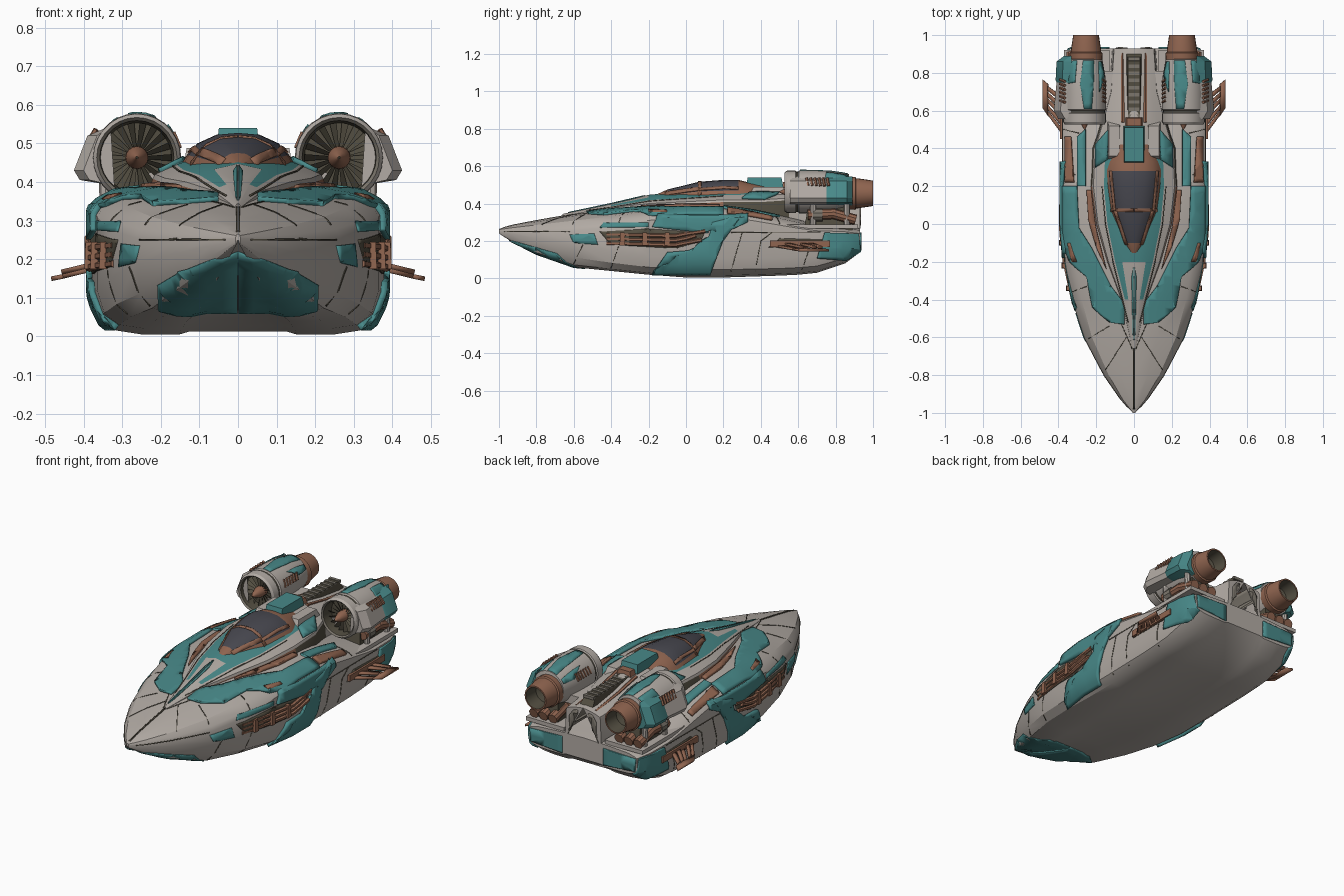
import bpy, bmesh, math
from mathutils import Vector
from mathutils.bvhtree import BVHTree

cube = bpy.data.objects.get("Cube")
if cube:
    bpy.data.objects.remove(cube)

COLOURS = {"warm_grey": (.45, .41, .375), "teal": (.065, .25, .25), "copper": (.28, .13, .08),
           "glass": (.065, .065, .08), "dark_metal": (.085, .075, .052), "light_metal": (.2, .18, .15)}
MATS = []
for label, rgb in COLOURS.items():
    m = bpy.data.materials.new(label)
    m.use_nodes = True
    m.diffuse_color = (*rgb, 1)
    m.node_tree.nodes["Principled BSDF"].inputs["Base Color"].default_value = (*rgb, 1)
    MATS.append(m)
GREY, TEAL, COPPER, GLASS, DARK, METAL = range(6)


def finish(name, bm, mirror=True, thick=0, fix=True):
    if fix:
        bmesh.ops.recalc_face_normals(bm, faces=bm.faces)
    mesh = bpy.data.meshes.new(name)
    bm.to_mesh(mesh)
    bm.free()
    ob = bpy.data.objects.new(name, mesh)
    bpy.context.collection.objects.link(ob)
    for m in MATS:
        mesh.materials.append(m)
    if thick:
        sol = ob.modifiers.new("thickness", "SOLIDIFY")
        sol.thickness, sol.offset = thick, 1
    if mirror:
        ob.modifiers.new("mirror", "MIRROR")
    bpy.ops.object.select_all(action="DESELECT")
    ob.select_set(True)
    bpy.context.view_layer.objects.active = ob
    bpy.ops.object.shade_smooth_by_angle(angle=math.radians(28))


def skin(bm, rows, colour, closed=False, caps=True):
    """Bridge successive rows of points; colour(i, j) picks the material."""
    vs = [[bm.verts.new(p) for p in row] for row in rows]
    n = len(vs[0])
    for i in range(len(vs) - 1):
        for j in range(n if closed else n - 1):
            k = (j + 1) % n
            f = bm.faces.new((vs[i][j], vs[i][k], vs[i + 1][k], vs[i + 1][j]))
            f.material_index = colour(i, j)
    if caps:
        for row, i in ((vs[0], 0), (vs[-1], len(vs) - 2)):
            bm.faces.new(row).material_index = colour(i, 0)


def loft(name, stations, section, colour):
    bm = bmesh.new()
    skin(bm, [[(x, s[0], z) for x, z in section(*s[1:])] for s in stations], colour)
    tree = BVHTree.FromBMesh(bm)
    finish(name, bm)
    return tree


def lathe(bm, profile, x, z, colour, seg=28):
    rows = [[(x + r * math.cos(a), y, z + r * math.sin(a))
             for a in (math.tau * k / seg for k in range(seg))] for r, y in profile]
    skin(bm, rows, colour, True, False)


def box(bm, centre, size, mat, taper=1):
    r = bmesh.ops.create_cube(bm, size=1)
    for v in r["verts"]:
        t = taper if v.co.z > 0 else 1
        v.co = Vector([c + s * p * q for c, s, p, q in zip(centre, size, v.co, (t, t, 1))])
        for f in v.link_faces:
            f.material_index = mat


def rod(bm, path, radius, mat, seg=6):
    for a, b in zip(path, path[1:]):
        a, b = Vector(a), Vector(b)
        q = (b - a).to_track_quat("Z", "Y")
        r = bmesh.ops.create_cone(bm, cap_ends=True, segments=seg, radius1=radius,
                                  radius2=radius, depth=(b - a).length + radius * .6)
        for v in r["verts"]:
            v.co = q @ v.co + (a + b) / 2
            for f in v.link_faces:
                f.material_index = mat


# 2D outline -> 3D point, and the outward direction, for each projection side
PLACE = {"top": (lambda a, b: Vector((max(a, .001), b, .36)), Vector((0, 0, 1))),
         "under": (lambda a, b: Vector((max(a, .001), b, .1)), Vector((0, 0, -1))),
         "side": (lambda a, b: Vector((.34, a, b)), Vector((1, 0, 0))),
         "rear": (lambda a, b: Vector((max(a, .001), .9, b)), Vector((0, 1, 0)))}


def plate(name, outlines, side, mat, tree, lift=.009):
    """Drape flat outlines over a body as thin armour plates."""
    place, out = PLACE[side]
    bm = bmesh.new()
    for o in outlines:
        bm.faces.new([bm.verts.new(place(*p)) for p in o])
    bmesh.ops.triangulate(bm, faces=bm.faces[:])
    for ax in range(3):
        if out[ax]:
            continue
        no = Vector([float(k == ax) for k in range(3)])
        vals = [v.co[ax] for v in bm.verts]
        c = math.ceil(min(vals) / .04) * .04
        while c < max(vals):
            bmesh.ops.bisect_plane(bm, geom=bm.verts[:] + bm.edges[:] + bm.faces[:],
                                   plane_co=no * c, plane_no=no)
            c += .04
    bm.normal_update()
    for f in bm.faces:
        f.material_index = mat
        if f.normal.dot(out) < 0:
            f.normal_flip()
    for v in bm.verts:
        hit = tree.ray_cast(v.co + out * 2, -out)[0] or tree.find_nearest(v.co)[0]
        v.co = hit - out * .002
    finish(name, bm, thick=lift, fix=False)


def seams(name, paths, side, tree, w=.002):
    quads = []
    for path in paths:
        for a, b in zip(path, path[1:]):
            a, b = Vector(a), Vector(b)
            n = (b - a).normalized().orthogonal() * w
            quads.append([a + n, a - n, b - n, b + n])
    plate(name, quads, side, DARK, tree, .004)


# Main hull: y, half width, bottom, low edge, high edge, crown
hull = loft("hull", [
    (-1, .006, .24, .245, .255, .265), (-.93, .07, .195, .235, .25, .285),
    (-.8, .16, .13, .215, .25, .31), (-.6, .265, .06, .19, .255, .345),
    (-.4, .33, .04, .15, .275, .37), (-.2, .365, .02, .12, .31, .39),
    (0, .378, .005, .11, .33, .4), (.2, .378, .005, .11, .33, .4),
    (.35, .378, .01, .11, .31, .38), (.5, .378, .015, .11, .285, .345), (.6, .378, .02, .115, .268, .32),
    (.7, .378, .03, .12, .255, .29), (.85, .37, .08, .15, .25, .28), (.93, .34, .14, .17, .24, .27)],
    lambda w, b, l, h, t: [(0, t), (.45 * w, t - .12 * (t - h)), (.84 * w, t - .4 * (t - h)),
                           (.96 * w, h + .25 * (t - h)), (w, h), (w, l), (.95 * w, b + .4 * (l - b)),
                           (.84 * w, b + .1 * (l - b)), (.66 * w, b), (.4 * w, b),
                           (.33 * w, b + .008), (0, b + .008)],
    lambda i, j: GREY)

# Raised spine body: y, half width, base, edge, crown
spine = loft("upper_body", [
    (-.66, .008, .32, .335, .345), (-.4, .065, .35, .378, .4), (-.2, .135, .36, .4, .447),
    (0, .19, .36, .41, .465), (.2, .215, .36, .42, .485), (.4, .205, .32, .42, .5),
    (.55, .16, .27, .43, .5), (.7, .12, .26, .43, .47), (.93, .105, .24, .415, .44)],
    lambda w, b, e, t: [(0, t), (.46 * w, t - .3 * (t - e)), (.74 * w, t - .62 * (t - e)),
                        (w, e), (1.03 * w, e - .012), (1.1 * w, b)],
    lambda i, j: TEAL if (j == 1 and 0 < i < 5 or j == 0 and i == 2) else DARK if j == 4 and 3 < i < 6 else
    COPPER if j == 4 and i < 4 else GREY)

# Cockpit canopy: y, half width, base, crown
canopy = loft("canopy", [
    (-.16, .015, .43, .448), (-.1, .05, .43, .475), (.07, .115, .43, .517),
    (.2, .135, .43, .527), (.28, .14, .43, .527), (.33, .13, .43, .515), (.42, .1, .43, .5)],
    lambda w, b, t: [(0, t), (.4 * w, t - .05 * (t - b)), (.75 * w, t - .28 * (t - b)),
                     (.95 * w, t - .6 * (t - b)), (1.12 * w, b)],
    lambda i, j: COPPER if i in (0, 4, 5) or j == 3 else GLASS)
plate("canopy_frame", [[(0, .065), (.12, .065), (.12, .082), (0, .082)],
                       [(.03, -.11), (.045, -.11), (.105, .07), (.09, .07)],
                       [(.095, .07), (.106, .07), (.127, .28), (.115, .28)]], "top", COPPER, canopy, .006)

# Armour plates
plate("deck_armour", [[(.05, -.42), (.05, -.53), (.13, -.52), (.22, -.44), (.25, -.28), (.34, -.2),
                       (.37, -.1), (.372, .2), (.3, .2), (.29, -.02), (.22, -.13), (.12, -.33)],
                      [(.255, .2), (.3, .2), (.3, .46), (.255, .5)]], "top", TEAL, hull, .014)
plate("side_armour", [[(-.18, .03), (-.1, .14), (.02, .15), (.12, .21), (.14, .3), (.3, .34),
                       (.2, .2), (.13, .03)],
                      [(-.18, .275), (.12, .24), (.2, .24), (.33, .3), (.33, .335), (-.15, .335)]],
      "side", TEAL, hull, .018)
plate("bow_side_armour", [[(-.62, .235), (-.6, .19), (-.47, .18), (-.49, .24)],
                          [(-.46, .27), (-.2, .275), (-.2, .3), (-.44, .295)]], "side", TEAL, hull, .006)
plate("chin_armour", [[(0, -.955), (.06, -.93), (.152, -.8), (.205, -.69), (.205, -.6), (.14, -.54), (0, -.54)]],
      "under", TEAL, hull, .006)
plate("stern_armour", [[(.7, .11), (.74, .245), (.92, .24), (.93, .15), (.85, .1)]], "side", TEAL, hull, .012)
plate("stern_corner", [[(.13, .15), (.13, .245), (.335, .238), (.33, .165)]], "rear", TEAL, hull)
plate("stern_plate", [[(0, .25), (0, .43), (.06, .415), (.085, .38), (.085, .28), (.06, .25)]],
      "rear", METAL, spine, .008)
plate("side_recess", [[(-.46, .25), (-.4, .18), (-.05, .16), (.08, .2), (.1, .245), (-.2, .265)],
                      [(.44, .16), (.5, .215), (.8, .205), (.75, .16)]], "side", DARK, hull, .006)
plate("deck_slots", [[(.145, -.24), (.2, -.12), (.24, .02), (.25, .18), (.225, .18), (.2, -.02)],
                     [(.3, -.2), (.325, -.2), (.345, -.1), (.33, -.1)],
                     [(.315, .22), (.36, .22), (.36, .46), (.33, .46)]], "top", COPPER, hull, .016)
plate("shoulder_armour", [[(.14, .34), (.2, .3), (.2, .42), (.13, .5)]], "top", TEAL, spine, .014)
plate("prow_stripe", [[(0, -.63), (.006, -.58), (.012, -.28), (0, -.22)]], "top", TEAL, spine, .006)

# Panel gaps
seams("deck_seams", [[(.003, -.98), (.003, -.66)], [(.04, -.6), (.15, -.77)],
                     [(.13, -.54), (.26, -.62)], [(.25, -.33), (.33, -.36)],
                     [(.01, -.66), (.07, -.52)], [(.31, .26), (.37, .27)], [(.29, .48), (.37, .5)]],
      "top", hull)
seams("side_seams", [[(-.97, .25), (-.8, .25), (-.62, .25)], [(-.6, .08), (-.55, .18)],
                     [(-.36, .17), (-.4, .06)], [(.24, .245), (.72, .248)], [(.3, .245), (.24, .04)],
                     [(.46, .245), (.4, .2), (.37, .04)], [(.66, .16), (.62, .05)]], "side", hull)
seams("stripe_seams", [[(.03, -.52), (.11, -.2), (.15, 0), (.168, .2)]], "top", spine)

# Side pipework
bm = bmesh.new()
for dz, end in ((0, .08), (.024, .05), (.048, .1)):
    rod(bm, [(.32, -.42, .188 + dz), (.368, -.2, .183 + dz), (.385, -.06, .178 + dz),
             (.388, 0, .19 + dz), (.388, end, .205 + dz)], .011, COPPER)
for y, x in ((-.34, .345), (-.22, .368), (-.1, .383)):
    box(bm, (x, y, .21), (.03, .03, .07), COPPER, .8)
finish("side_pipes", bm)

# Slatted winglets
bm = bmesh.new()
blades = [[(.455, .57, .161), (.485, .615, .155), (.485, .765, .155), (.455, .74, .161)]]
for k in range(5):
    t, u = k / 5, (k + .72) / 5
    blades.append([(.37, .46 + .22 * t, .182), (.456, .575 + .165 * t, .161),
                   (.456, .575 + .165 * u, .161), (.37, .46 + .22 * u, .182)])
for quad in blades:
    bm.faces.new([bm.verts.new(p) for p in quad]).material_index = COPPER
finish("winglet", bm, thick=.012)
bm = bmesh.new()
box(bm, (.378, .61, .185), (.03, .32, .035), COPPER)
finish("winglet_root", bm)

# Engine nacelles
EX, EZ = .262, .463
bm = bmesh.new()
lathe(bm, [(.09, .6), (.096, .535), (.104, .527), (.113, .54), (.114, .585), (.108, .59), (.108, .6),
           (.115, .605), (.115, .7), (.111, .78), (.095, .87), (.07, .875)], EX, EZ,
      lambda i, j: DARK if i == 0 or i == 5 else METAL if i == 1 else GREY)
nacelle = BVHTree.FromBMesh(bm)
finish("nacelle", bm)
plate("nacelle_stripes", [[(.225, .61), (.265, .61), (.285, .74), (.27, .865), (.215, .865), (.215, .74)],
                          [(.31, .75), (.362, .74), (.35, .86), (.3, .865)],
                          [(.16, .78), (.185, .7), (.19, .86), (.175, .86)]], "top", TEAL, nacelle, .006)

# Fan and spinner
bm = bmesh.new()
lathe(bm, [(.09, .6), (.001, .6)], EX, EZ, lambda i, j: DARK)
for k in range(18):
    a = math.tau * k / 18
    c, s = math.cos(a), math.sin(a)
    quad = [(.025, -.004, .575), (.09, -.009, .57), (.09, .009, .592), (.025, .004, .59)]
    f = bm.faces.new([bm.verts.new((EX + r * c - t * s, y, EZ + r * s + t * c)) for r, t, y in quad])
    f.material_index = DARK
lathe(bm, [(.003, .5), (.016, .525), (.029, .56), (.03, .6)], EX, EZ, lambda i, j: COPPER, 16)
finish("fan", bm)

# Exhaust nozzle
bm = bmesh.new()
lathe(bm, [(.07, .85), (.086, .865), (.088, .905), (.08, .91), (.08, .92), (.068, 1), (.06, 1), (.052, .92), (.001, .9)],
      EX - .008, .455, lambda i, j: DARK if i > 5 else COPPER, 24)
finish("nozzle", bm)

# Nacelle fairings, vents, and mount machinery
bm = bmesh.new()
skin(bm, [[(.33, y, .545), (x - .035, y, .52), (x, y, .43), (x - .015, y, .405), (.32, y, .39)]
          for y, x in ((.555, .4), (.6, .425), (.75, .41), (.76, .415), (.86, .41), (.89, .37))],
     lambda i, j: TEAL if i > 1 else GREY)
finish("nacelle_fairing", bm)
bm = bmesh.new()
for k in range(6):
    y = .645 + k * .022
    rod(bm, [(.368, y, .534), (.39, y + .008, .497)], .008, COPPER)
    rod(bm, [(.153, y, .49), (.168, y + .008, .525)], .008, COPPER)
finish("nacelle_vents", bm)
bm = bmesh.new()
box(bm, (.26, .76, .33), (.14, .26, .14), DARK, .8)
box(bm, (.25, .73, .278), (.24, .38, .022), GREY)
box(bm, (.17, .7, .4), (.12, .22, .05), GREY)
for x in (.21, .27, .33):
    rod(bm, [(x, .66, .34), (x, .79, .345), (x, .9, .315)], .028, COPPER, 10)
    rod(bm, [(x, .69, .34), (x, .72, .34)], .035, METAL, 10)
for y in (.68, .86):
    rod(bm, [(.34, y, .29), (.345, y, .41)], .016, GREY, 8)
finish("engine_mount", bm)

# Roof hatch and dorsal machinery
bm = bmesh.new()
box(bm, (0, .42, .515), (.11, .2, .05), TEAL, .9)
box(bm, (0, .72, .465), (.08, .36, .045), DARK, .8)
for k in range(9):
    box(bm, (0, .57 + k * .038, .483), (.066, .018, .016), METAL)
box(bm, (0, .54, .5), (.09, .05, .03), COPPER, .8)
for s in (-1, 1):
    rod(bm, [(s * .06, .54, .485), (s * .06, .7, .452), (s * .06, .9, .425)], .01, COPPER)
    box(bm, (s * .105, .44, .468), (.07, .2, .04), GREY, .8)
finish("dorsal_machinery", bm, mirror=False)
